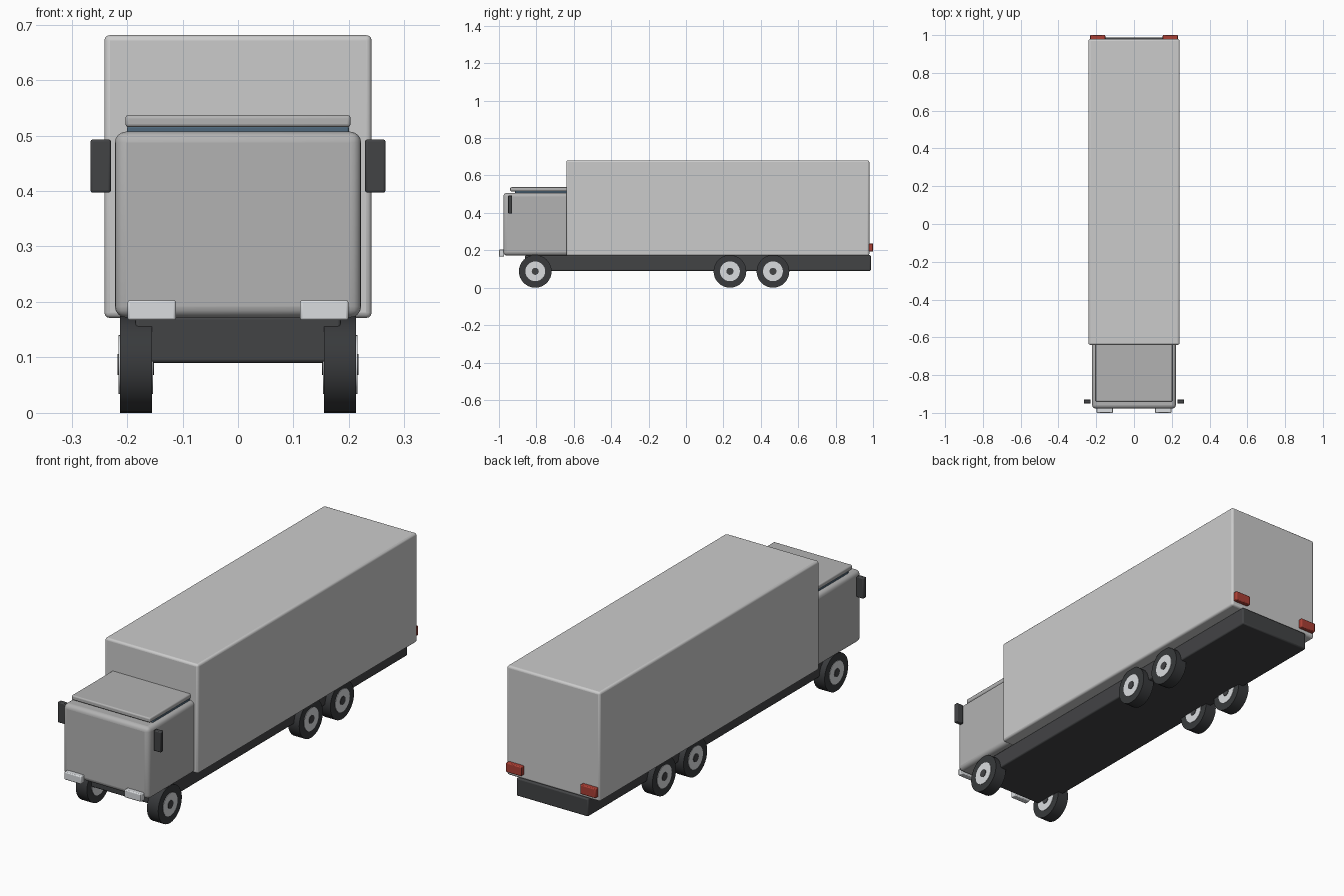
import bpy, math

if "Cube" in bpy.data.objects:
    bpy.data.objects.remove(bpy.data.objects["Cube"])


def material(name, rgb):
    m = bpy.data.materials.new(name)
    m.diffuse_color = (*rgb, 1)
    m.use_nodes = True
    m.node_tree.nodes["Principled BSDF"].inputs["Base Color"].default_value = m.diffuse_color
    return m


DARK = material("dark_frame", (0.055, 0.057, 0.06))
RUBBER = material("rubber", (0.04, 0.042, 0.045))
GLASS = material("glass", (0.08, 0.14, 0.2))
RED = material("red_lens", (0.4, 0.05, 0.035))
PALE = material("pale_paint", (0.68, 0.69, 0.70))
CAB = material("cab_paint", (0.45, 0.45, 0.45))
METAL = material("light_metal", (0.7, 0.72, 0.74))


def finish(ob, name, mat):
    ob.name = name
    ob.data.materials.append(mat)
    bpy.ops.object.shade_smooth_by_angle(angle=math.radians(40))


def box(name, xs, ys, zs, mat, bevel=0.0, segments=3):
    """Box given by its extents on each axis, with rounded edges."""
    ext = (xs, ys, zs)
    bpy.ops.mesh.primitive_cube_add(size=1, location=[(a + b) / 2 for a, b in ext])
    ob = bpy.context.object
    ob.scale = [b - a for a, b in ext]
    bpy.ops.object.transform_apply(location=False, rotation=False, scale=True)
    finish(ob, name, mat)
    if bevel:
        mod = ob.modifiers.new("bevel", "BEVEL")
        mod.width, mod.segments = bevel, segments
    return ob


def disc(name, x0, x1, y, z, radius, mat, sides=32):
    """Cylinder lying along x."""
    bpy.ops.mesh.primitive_cylinder_add(
        vertices=sides, radius=radius, depth=abs(x1 - x0),
        location=((x0 + x1) / 2, y, z), rotation=(0, math.pi / 2, 0))
    finish(bpy.context.object, name, mat)


# Body
box("cargo_box", (-0.241, 0.241), (-0.64, 0.98), (0.171, 0.681), PALE, 0.01)
box("cab", (-0.222, 0.222), (-0.977, -0.62), (0.172, 0.507), CAB, 0.02, 4)
box("cab_window_band", (-0.2, 0.2), (-0.915, -0.63), (0.46, 0.518), GLASS, 0.004, 2)
box("cab_roof", (-0.203, 0.203), (-0.94, -0.63), (0.515, 0.537), CAB, 0.006)
box("chassis", (-0.185, 0.185), (-0.86, 0.988), (0.09, 0.174), DARK, 0.006, 2)

# Paired fittings
for s, side in ((-1, "left"), (1, "right")):
    def span(a, b):
        return tuple(sorted((s * a, s * b)))
    box(f"mirror_{side}", span(0.229, 0.266), (-0.951, -0.929), (0.397, 0.493), DARK, 0.004, 2)
    box(f"headlight_{side}", span(0.112, 0.199), (-1.0, -0.972), (0.167, 0.203), METAL, 0.004, 2)
    box(f"tail_light_{side}", span(0.152, 0.232), (0.975, 1.0), (0.193, 0.237), RED, 0.004, 2)

    # Wheels: tyre, rim and cap
    for i, y in enumerate((-0.806, 0.235, 0.465)):
        r = 0.0875
        disc(f"tyre_{side}_{i}", s * 0.155, s * 0.213, y, r, r, RUBBER)
        disc(f"rim_{side}_{i}", s * 0.153, s * 0.2150, y, r, 0.053, METAL)
        disc(f"hub_cap_{side}_{i}", s * 0.151, s * 0.2175, y, r, 0.019, DARK, 20)
